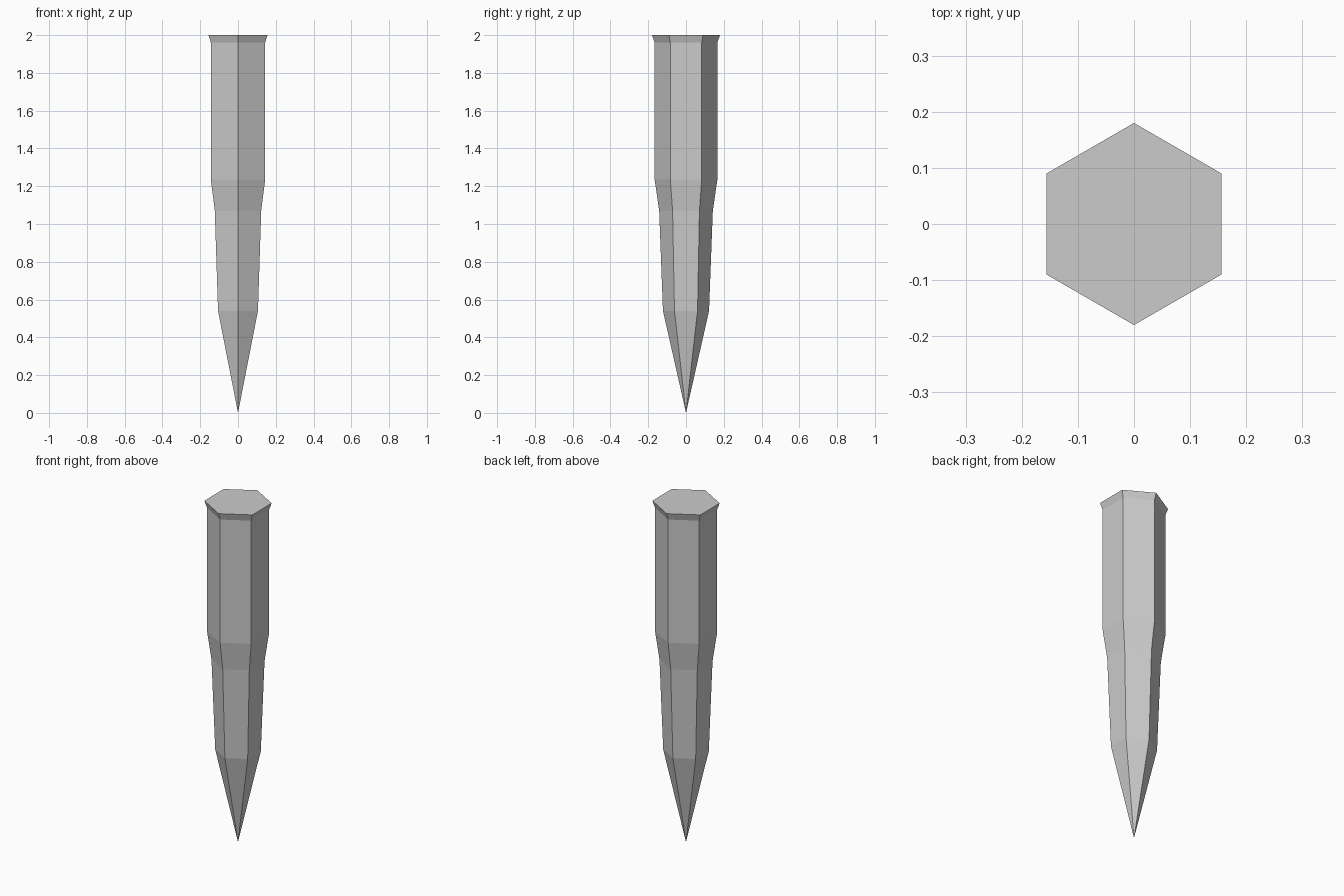
import bpy, bmesh
from math import cos, sin, tau

if "Cube" in bpy.data.objects:
    bpy.data.objects.remove(bpy.data.objects["Cube"])

SIDES = 6
# (radius, height) rings from shoulder of the point up to the flared rim
PROFILE = [(0.122, 0.54), (0.142, 1.07), (0.166, 1.235), (0.166, 1.96), (0.18, 2.0)]


def ring(bm, radius, z):
    # corners lie on the y axis
    return [bm.verts.new((radius * sin(tau * i / SIDES), -radius * cos(tau * i / SIDES), z))
            for i in range(SIDES)]


bm = bmesh.new()
rings = [ring(bm, r, z) for r, z in PROFILE]

# pointed tip
tip = bm.verts.new((0, 0, 0))
for i in range(SIDES):
    bm.faces.new((tip, rings[0][(i + 1) % SIDES], rings[0][i]))

# shaft walls
for low, high in zip(rings, rings[1:]):
    for i in range(SIDES):
        j = (i + 1) % SIDES
        bm.faces.new((low[i], low[j], high[j], high[i]))

# flat head
bm.faces.new(rings[-1])
bmesh.ops.recalc_face_normals(bm, faces=bm.faces[:])

mesh = bpy.data.meshes.new("hexagonal_spike")
bm.to_mesh(mesh)
bm.free()
bpy.context.collection.objects.link(bpy.data.objects.new("hexagonal_spike", mesh))
